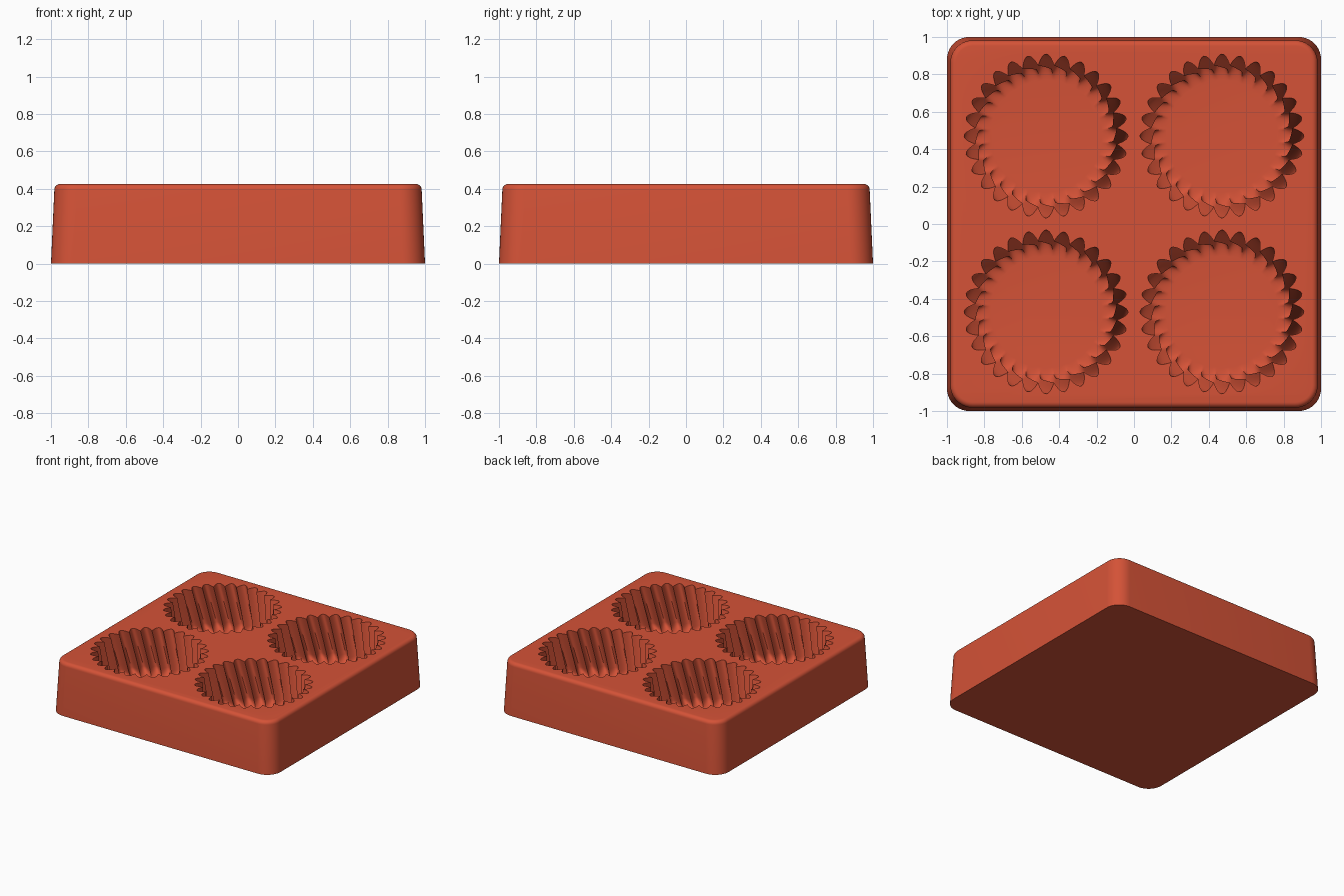
import bpy, bmesh, math
from math import cos, sin, pi

if "Cube" in bpy.data.objects:
    bpy.data.objects.remove(bpy.data.objects["Cube"])

HEIGHT = 0.425
FLUTES = 28
STEPS = 10          # points across each flute
TWIST = 0.22        # turn of the flutes from floor to rim

red = bpy.data.materials.new("terracotta_red")
red.use_nodes = True
colour = (0.66, 0.085, 0.038, 1)
red.diffuse_color = colour
red.node_tree.nodes["Principled BSDF"].inputs["Base Color"].default_value = colour


def loft(name, rings):
    """Skin a stack of closed rings and cap both ends."""
    bm = bmesh.new()
    loops = [[bm.verts.new(p) for p in ring] for ring in rings]
    n = len(loops[0])
    for a, b in zip(loops, loops[1:]):
        for i in range(n):
            j = (i + 1) % n
            bm.faces.new((a[i], a[j], b[j], b[i]))
    bm.faces.new(loops[0][::-1])
    bm.faces.new(loops[-1])
    mesh = bpy.data.meshes.new(name)
    bm.to_mesh(mesh)
    bm.free()
    mesh.materials.append(red)
    obj = bpy.data.objects.new(name, mesh)
    bpy.context.collection.objects.link(obj)
    return obj


def rounded_square(half, radius, z, seg=10):
    """Ring of a square with round corners."""
    ring = []
    for q in range(4):
        mid = pi / 4 + q * pi / 2
        cx = math.copysign(half - radius, cos(mid))
        cy = math.copysign(half - radius, sin(mid))
        for k in range(seg + 1):
            a = (q + k / seg) * pi / 2
            ring.append((cx + radius * cos(a), cy + radius * sin(a), z))
    return ring


def fluted_ring(cx, cy, base, depth, turn, z):
    """Ring of round outward lobes that meet in sharp ridges."""
    ring = []
    for i in range(FLUTES * STEPS):
        a = 2 * pi * i / (FLUTES * STEPS)
        r = base + depth * abs(cos(FLUTES * a / 2))
        ring.append((cx + r * cos(a + turn), cy + r * sin(a + turn), z))
    return ring


# Tapered block with a rounded top edge
edge = 0.03
rings = [rounded_square(1.0, 0.12, 0)]
for k in range(7):
    a = k / 6 * pi / 2
    inset = edge * (1 - cos(a))
    rings.append(rounded_square(0.982 - inset, 0.12 - inset, HEIGHT - edge + edge * sin(a)))
mould = loft("mould_block", rings)


# Four fluted cups with twisted walls and a filleted floor
def cup_cutter(cx, cy):
    floor, fillet = 0.06, 0.06
    levels = []
    for k in range(7):
        a = k / 6 * pi / 2
        levels.append((floor + fillet * (1 - cos(a)), 0.30 + fillet * sin(a), sin(a)))
    for k in range(1, 9):
        t = k / 8
        levels.append((floor + fillet + t * (HEIGHT - floor - fillet), 0.36 + 0.02 * t, 1))
    levels.append((HEIGHT + 0.05, 0.383, 1))
    rings = []
    for z, base, strength in levels:
        t = (z - floor) / (HEIGHT - floor)
        rings.append(fluted_ring(cx, cy, base, 0.058 * strength, TWIST * (t - 1), z))
    return loft("cup_cutter", rings)


for sx in (-1, 1):
    for sy in (-1, 1):
        cutter = cup_cutter(0.47 * sx, 0.47 * sy)
        cut = mould.modifiers.new("cup", "BOOLEAN")
        cut.operation = "DIFFERENCE"
        cut.solver = "EXACT"
        cut.object = cutter
        bpy.context.view_layer.objects.active = mould
        bpy.ops.object.modifier_apply(modifier=cut.name)
        bpy.data.objects.remove(cutter)

bpy.ops.object.select_all(action="DESELECT")
mould.select_set(True)
bpy.context.view_layer.objects.active = mould
bpy.ops.object.shade_smooth_by_angle(angle=math.radians(35))
